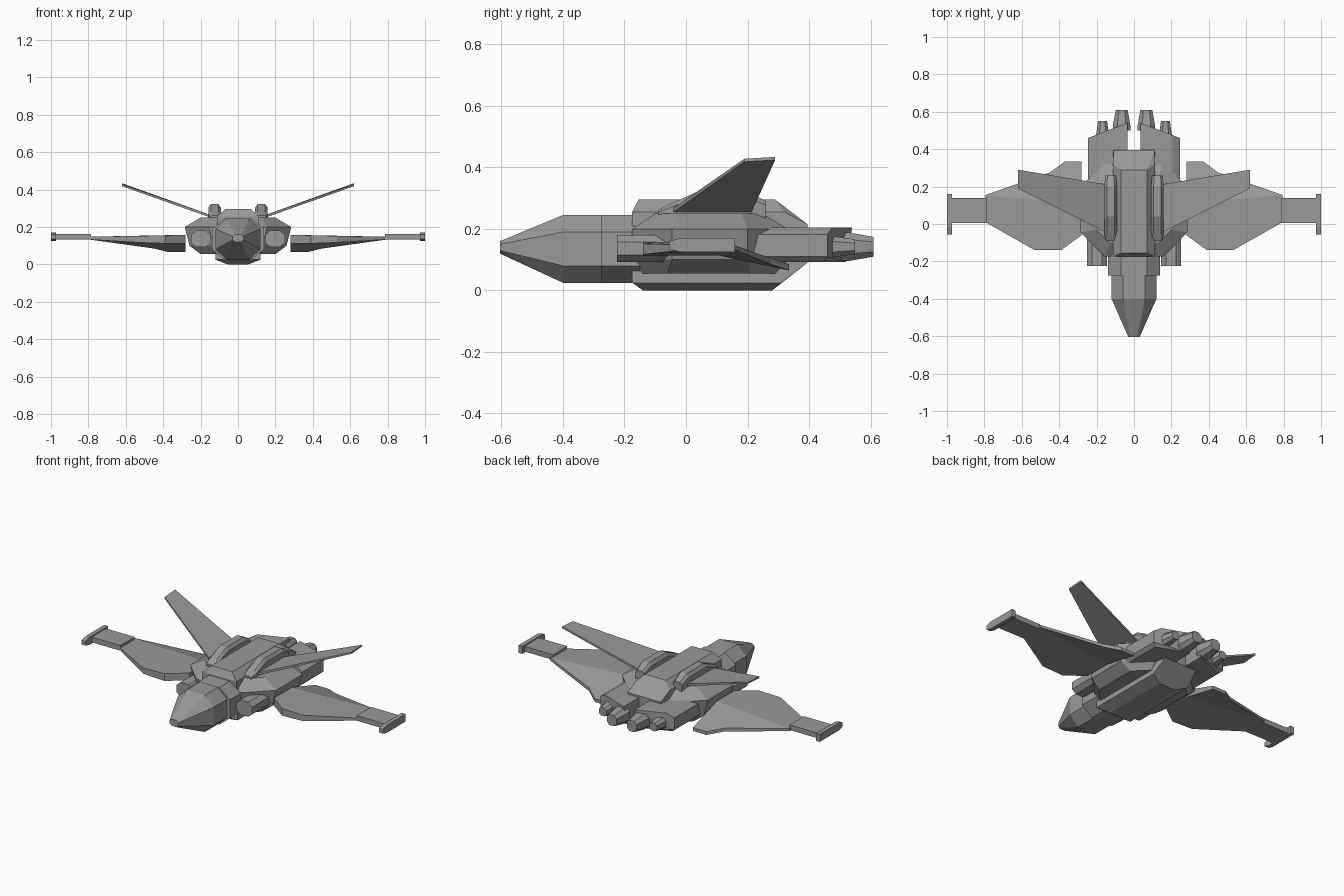
import bpy, bmesh, math

if "Cube" in bpy.data.objects:
    bpy.data.objects.remove(bpy.data.objects["Cube"], do_unlink=True)

grey = bpy.data.materials.new("hull grey")
grey.use_nodes = True
colour = (0.32, 0.32, 0.32, 1)
grey.diffuse_color = colour
grey.node_tree.nodes["Principled BSDF"].inputs["Base Color"].default_value = colour


def finish(name, bm, mirror):
    bmesh.ops.recalc_face_normals(bm, faces=bm.faces)
    mesh = bpy.data.meshes.new(name)
    bm.to_mesh(mesh)
    bm.free()
    mesh.materials.append(grey)
    obj = bpy.data.objects.new(name, mesh)
    bpy.context.collection.objects.link(obj)
    if mirror:
        obj.modifiers.new("Mirror", "MIRROR")
    return obj


def hull(name, points, mirror=False):
    """Convex faceted solid around a set of points."""
    bm = bmesh.new()
    for p in points:
        bm.verts.new(p)
    res = bmesh.ops.convex_hull(bm, input=bm.verts)
    spare = {g for g in res["geom_interior"] + res["geom_unused"]
             if isinstance(g, bmesh.types.BMVert)}
    bmesh.ops.delete(bm, geom=list(spare), context="VERTS")
    bmesh.ops.dissolve_limit(bm, angle_limit=math.radians(1),
                             verts=bm.verts, edges=bm.edges)
    return finish(name, bm, mirror)


def plate(name, outline):
    """Mirrored panel from (x, y, top z, thickness) corners."""
    bm = bmesh.new()
    top = [bm.verts.new((x, y, z)) for x, y, z, t in outline]
    low = [bm.verts.new((x, y, z - t)) for x, y, z, t in outline]
    bm.faces.new(top)
    bm.faces.new(low[::-1])
    n = len(top)
    for i in range(n):
        j = (i + 1) % n
        bm.faces.new((top[i], low[i], low[j], top[j]))
    return finish(name, bm, True)


def octagon(y, w, z0, z1, x=0, cut=0.5):
    """Eight-sided cross-section at station y."""
    mid, h = (z0 + z1) / 2, (z1 - z0) / 2
    return [(x + sx * w * a, y, mid + sz * h * b)
            for sx in (-1, 1) for sz in (-1, 1)
            for a, b in ((1, cut), (cut, 1))]


def plan(z, w, y0, y1, cut):
    """Rectangle with cut corners at height z."""
    return [(s * a, y, z) for s in (-1, 1)
            for a, y in ((w, y0 + cut), (w - cut, y0),
                         (w, y1 - cut), (w - cut, y1))]


# Nose and neck
hull("nose_cone", octagon(-0.605, 0.03, 0.12, 0.16) + octagon(-0.4, 0.12, 0.025, 0.245))
hull("neck", octagon(-0.4, 0.12, 0.025, 0.245) + octagon(-0.2, 0.12, 0.025, 0.245))
hull("neck_collar", octagon(-0.275, 0.138, 0.024, 0.246) + octagon(-0.15, 0.138, 0.024, 0.246))

# Central spine running from the canopy to the keel
spine = []
for y, w, z in ((-0.155, 0.07, 0.295), (-0.175, 0.112, 0.255),
                (0.29, 0.07, 0.295), (0.32, 0.112, 0.255), (0.395, 0.11, 0.215),
                (-0.175, 0.12, 0.025), (-0.14, 0.055, 0),
                (0.28, 0.055, 0), (0.31, 0.12, 0.025), (0.395, 0.11, 0.09)):
    spine += [(-w, y, z), (w, y, z)]
hull("central_fuselage", spine)

# Wide faceted body
hull("main_body", plan(0.25, 0.2, -0.1, 0.25, 0.07) + plan(0.2, 0.285, -0.175, 0.33, 0.13)
     + plan(0.1, 0.26, -0.175, 0.33, 0.13) + plan(0.055, 0.2, -0.14, 0.29, 0.08))

# Side intakes
hull("intake_pods", octagon(-0.225, 0.053, 0.093, 0.18, 0.198)
     + octagon(0, 0.053, 0.093, 0.18, 0.198), True)

# Rear engine blocks with angled back faces
block = []
for x, z, inset in ((0.035, 0.205, 0), (0.205, 0.205, 0), (0.245, 0.182, 0),
                    (0.245, 0.11, 0), (0.225, 0.092, 0.02), (0.035, 0.092, 0.02)):
    back = 0.54 - (x - 0.035) * 0.38 - inset
    block += [(x, 0.18, z), (x, back, z)]
hull("engine_blocks", block, True)

# Tapered nozzles
for name, x, r, r2, y0, y1 in (("inner_nozzles", 0.066, 0.046, 0.032, 0.5, 0.61),
                               ("outer_nozzles", 0.168, 0.034, 0.024, 0.45, 0.55)):
    hull(name, octagon(y0, r, 0.142 - r, 0.142 + r, x)
         + octagon(y0 + 0.03, r, 0.142 - r, 0.142 + r, x)
         + octagon(y1, r2, 0.142 - r2, 0.142 + r2, x), True)

# Dorsal tubes
tube = []
for y, w, z in ((-0.09, 0.025, 0.262), (-0.05, 0.034, 0.282),
                (0.04, 0.034, 0.322), (0.2, 0.034, 0.322), (0.26, 0.028, 0.29)):
    tube += octagon(y, w, 0.225, z, 0.125, 0.6)
hull("dorsal_tubes", tube, True)

# Canted tail fins
plate("tail_fins", [(0.14, -0.05, 0.262, 0.014), (0.62, 0.19, 0.428, 0.01),
                    (0.62, 0.29, 0.434, 0.01), (0.14, 0.21, 0.262, 0.014)])

# Wings: level front panel and drooping rear panel
plate("wing_front", [(0.28, -0.06, 0.158, 0.045), (0.39, -0.14, 0.155, 0.043),
                     (0.53, -0.14, 0.152, 0.035), (0.795, 0.01, 0.148, 0.015),
                     (0.795, 0.155, 0.148, 0.015), (0.28, 0.11, 0.158, 0.045)])
plate("wing_rear", [(0.28, 0.11, 0.158, 0.045), (0.795, 0.155, 0.148, 0.015),
                    (0.45, 0.275, 0.105, 0.02), (0.37, 0.335, 0.085, 0.02),
                    (0.28, 0.335, 0.085, 0.02)])

# Wing tip arms and rails
hull("wing_tip_arms", [(x, y, z) for x in (0.785, 0.98)
                       for y in (0.005, 0.14) for z in (0.132, 0.163)], True)
hull("wing_tip_rails", [(x, y, z) for x in (0.974, 1.0)
                        for y, a, b in ((-0.055, 0.135, 0.16), (-0.02, 0.125, 0.17),
                                        (0.16, 0.125, 0.17)) for z in (a, b)], True)
